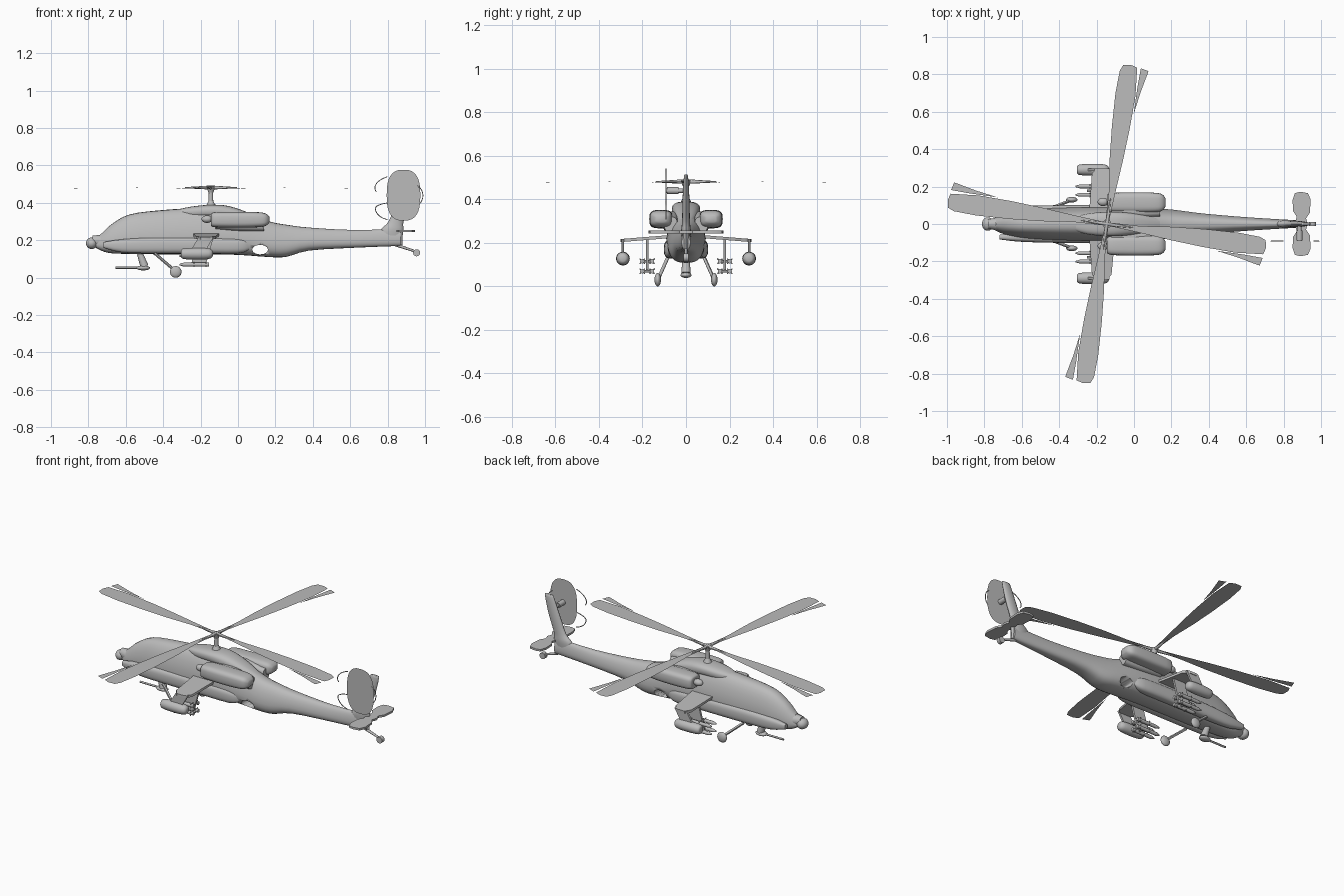
import bpy, bmesh, math
from mathutils import Vector, Matrix

cube = bpy.data.objects.get("Cube")
if cube:
    bpy.data.objects.remove(cube, do_unlink=True)

grey = bpy.data.materials.new("plain grey")
grey.use_nodes = True
grey.diffuse_color = (0.5, 0.5, 0.5, 1)
grey.node_tree.nodes["Principled BSDF"].inputs["Base Color"].default_value = (0.5, 0.5, 0.5, 1)


def finish(name, bm, smooth=True):
    mesh = bpy.data.meshes.new(name)
    if smooth:
        bmesh.ops.recalc_face_normals(bm, faces=bm.faces)
    bm.to_mesh(mesh)
    bm.free()
    mesh.materials.append(grey)
    ob = bpy.data.objects.new(name, mesh)
    bpy.context.collection.objects.link(ob)
    if smooth:
        bpy.ops.object.select_all(action="DESELECT")
        ob.select_set(True)
        bpy.context.view_layer.objects.active = ob
        bpy.ops.object.shade_smooth_by_angle(angle=math.radians(45))
    return ob


def bow(v, power):
    return math.copysign(abs(v) ** power, v)


def smooth_rows(rows, steps):
    """Catmull-Rom interpolation between cross-sections."""
    rows = [Vector(r) for r in rows]
    out = []
    for i in range(len(rows) - 1):
        a, b = rows[max(i - 1, 0)], rows[i]
        c, d = rows[i + 1], rows[min(i + 2, len(rows) - 1)]
        for k in range(steps):
            t = k / steps
            out.append(b + (c - a) * (t / 2) + (a * 2 - b * 5 + c * 4 - d) * (t * t / 2)
                       + (b * 3 - a - c * 3 + d) * (t ** 3 / 2))
    return out + [rows[-1]]


def loft(name, rows, y=0, axis="x", power=0.75, mid=0.5, taper=0, steps=3, n=28):
    """Skin rows of (position, half width, low, high) along an axis."""
    bm = bmesh.new()
    rings = []
    for pos, w, low, high in smooth_rows(rows, steps):
        ring = []
        zm = low + (high - low) * mid
        for k in range(n):
            a = math.tau * k / n
            c, s = bow(math.cos(a), power), bow(math.sin(a), power)
            z = zm + s * ((high - zm) if s > 0 else (zm - low))
            side = w * c * (1 - taper * max(s, 0))
            ring.append(bm.verts.new((pos, y + side, z) if axis == "x" else (side + y, z, pos)))
        rings.append(ring)
    for p, q in zip(rings, rings[1:]):
        for k in range(n):
            bm.faces.new((p[k], p[k - 1], q[k - 1], q[k]))
    bm.faces.new(rings[0])
    bm.faces.new(rings[-1])
    return finish(name, bm)


def tube(name, a, b, r1, r2=None, n=16):
    a, b = Vector(a), Vector(b)
    bm = bmesh.new()
    bmesh.ops.create_cone(bm, cap_ends=True, segments=n, radius1=r1,
                          radius2=r1 if r2 is None else r2, depth=(b - a).length)
    turn = (b - a).to_track_quat("Z", "Y").to_matrix().to_4x4()
    bm.transform(Matrix.Translation((a + b) / 2) @ turn)
    return finish(name, bm)


def ball(name, centre, size):
    bm = bmesh.new()
    bmesh.ops.create_uvsphere(bm, u_segments=20, v_segments=12, radius=1)
    bm.transform(Matrix.Translation(centre) @ Matrix.Diagonal((*size, 1)))
    return finish(name, bm)


def slab(name, outline, thick, place):
    """Extrude a flat outline; place maps (u, v, offset) to a point."""
    bm = bmesh.new()
    lo = [bm.verts.new(place(u, v, -thick / 2)) for u, v in outline]
    hi = [bm.verts.new(place(u, v, thick / 2)) for u, v in outline]
    bm.faces.new(lo)
    bm.faces.new(hi)
    for k in range(len(lo)):
        bm.faces.new((lo[k - 1], lo[k], hi[k], hi[k - 1]))
    return finish(name, bm)


def sheet(name, outlines, place):
    bm = bmesh.new()
    for outline in outlines:
        bm.faces.new([bm.verts.new(place(*p)) for p in outline])
    return finish(name, bm, smooth=False)


# Fuselage and tail boom, with the through opening behind the wings
body = loft("fuselage", [
    (-.76, .025, .16, .21), (-.72, .045, .14, .245), (-.67, .06, .13, .29), (-.58, .075, .127, .338),
    (-.42, .085, .125, .36), (-.2, .09, .125, .372), (0, .09, .122, .355), (.17, .08, .11, .3),
    (.26, .07, .112, .283), (.38, .055, .145, .268), (.62, .035, .16, .255), (.87, .02, .17, .262)],
    mid=.4, taper=.25)
cutter = tube("opening_cutter", (.118, -.3, 0), (.118, .3, 0), .042, n=24)
cutter.scale.z = .6
cutter.location.z = .15
cutter.hide_render = True
mod = body.modifiers.new("opening", "BOOLEAN")
mod.object = cutter
mod.operation = "DIFFERENCE"
mod.solver = "EXACT"
bpy.context.view_layer.objects.active = body
bpy.ops.object.modifier_apply(modifier="opening")
bpy.data.objects.remove(cutter, do_unlink=True)

# Rotor fairing, nose sensor
loft("rotor_fairing", [(-.33, .03, .33, .362), (-.25, .055, .32, .38), (-.14, .065, .32, .39),
                       (-.05, .062, .3, .383), (.05, .05, .28, .35), (.14, .03, .26, .31)])
ball("nose_sensor", (-.782, 0, .184), (.031, .036, .031))
tube("sensor_neck", (-.78, 0, .2), (-.73, 0, .195), .025, .035)

# Main rotor
tube("rotor_mast", (-.145, 0, .37), (-.145, 0, .47), .014, .011)
tube("mast_base", (-.145, 0, .375), (-.145, 0, .41), .03, .013)
tube("rotor_hub", (-.145, 0, .455), (-.145, 0, .487), .013, .024)
blade = [(.03, -.01), (.18, -.014), (.35, -.034), (.52, -.046), (.7, -.052), (.82, -.046), (.853, -.032),
         (.86, .01), (.85, .044), (.7, .056), (.52, .05), (.35, .038), (.18, .022), (.03, .01)]
sliver = [(.6, .06), (.75, .06), (.85, .064), (.84, .106), (.826, .104), (.72, .08)]
for k in range(4):
    turn = Matrix.Rotation(math.radians(82 + 90 * k), 3, "Z")
    sheet(f"rotor_blade_{k}", [blade, sliver], lambda u, v: Vector((-.145, 0, .484 - .008 * u)) + turn @ Vector((u, -v, 0)))
    tip = turn @ Vector((.14, 0, 0))
    tube(f"blade_arm_{k}", (-.145, 0, .482), (tip.x - .145, tip.y, .481), .011, .003, n=8)

# Tail fin, stabilizer and tail wheel
loft("tail_fin", [(.18, .015, 0, 0), (.24, .02, 0, 0), (.3, .016, 0, 0), (.4, .012, 0, 0), (.5, .008, 0, 0)],
     axis="z", steps=1, n=8).hide_render = True
bpy.data.objects.remove(bpy.data.objects["tail_fin"], do_unlink=True)


def upright(rows, name):
    """Lens-shaped sections of (height, front, back, half thickness)."""
    bm = bmesh.new()
    rings = []
    for z, x1, x2, t in smooth_rows(rows, 3):
        rings.append([bm.verts.new(((x1 + x2) / 2 - math.cos(a) * (x2 - x1) / 2, t * math.sin(a), z))
                      for a in [math.tau * k / 16 for k in range(16)]])
    for p, q in zip(rings, rings[1:]):
        for k in range(16):
            bm.faces.new((p[k - 1], p[k], q[k], q[k - 1]))
    bm.faces.new(rings[0])
    bm.faces.new(rings[-1])
    finish(name, bm)


upright([(.175, .78, .88, .014), (.22, .76, .88, .02), (.26, .765, .885, .022), (.3, .805, .885, .018),
         (.4, .845, .92, .016), (.5, .885, .945, .01), (.514, .895, .94, .004)], "tail_fin")
half = [(.86, 0), (.87, .04), (.85, .07), (.848, .13), (.86, .165), (.89, .172), (.93, .165),
        (.945, .13), (.94, .06), (.92, .03), (.93, 0)]
slab("stabilizer", half + [(x, -y) for x, y in half[-2:0:-1]], .012, lambda u, v, t: (u, v, .25 + t))
tube("tail_wheel_strut", (.83, 0, .18), (.95, 0, .14), .009, .006, n=8)
tube("tail_wheel", (.955, -.012, .133), (.955, .012, .133), .019)

# Tail rotor with its blade-tip arcs
ring = [math.tau * k / 32 for k in range(32)]
sheet("tail_rotor", [[(.09 * bow(math.cos(a), .75), .136 * bow(math.sin(a), .75)) for a in ring]],
      lambda u, v: (.885 + u, -.092, .441 + v))
tube("tail_rotor_shaft", (.885, 0, .44), (.885, -.09, .44), .01)
tube("tail_rotor_gearbox", (.885, -.035, .44), (.885, -.087, .44), .016)
for name, pts in {"upper": [(.8, .54), (.735, .52), (.72, .48), (.74, .46)],
                  "lower": [(.8, .4), (.735, .39), (.725, .36), (.76, .32), (.8, .31)],
                  "rear": [(.96, .49), (.995, .47), (.997, .42), (.97, .395)]}.items():
    curve = bpy.data.curves.new("rotor_arc_" + name, "CURVE")
    curve.dimensions = "3D"
    curve.bevel_depth = .0025
    curve.bevel_resolution = 1
    spline = curve.splines.new("NURBS")
    spline.points.add(len(pts) - 1)
    spline.use_endpoint_u = True
    for p, (x, z) in zip(spline.points, pts):
        p.co = (x, -.092, z, 1)
    curve.materials.append(grey)
    bpy.context.collection.objects.link(bpy.data.objects.new("rotor_arc_" + name, curve))

# Chin gun
tube("gun_mount", (-.525, 0, .13), (-.5, 0, .06), .016, .022)
ball("gun_body", (-.507, 0, .052), (.037, .025, .013))
tube("gun_barrel", (-.53, 0, .053), (-.655, 0, .053), .006, n=8)

for side, s in (("left", -1), ("right", 1)):
    # Cheek bays and engines
    loft("cheek_bay_" + side, [(-.72, .012, .16, .19), (-.62, .024, .135, .205), (-.45, .03, .13, .215),
                               (-.2, .032, .13, .215), (0, .03, .13, .21), (.06, .012, .15, .19)], y=.07 * s)
    loft("engine_" + side, [(-.145, .034, .28, .338), (-.125, .05, .27, .35), (0, .054, .267, .352),
                            (.11, .052, .27, .35), (.15, .044, .278, .342), (.168, .024, .295, .325)],
         y=.115 * s, power=.6)
    loft("engine_mount_" + side, [(-.12, .035, .26, .34), (0, .04, .25, .345), (.14, .03, .25, .32)], y=.07 * s)
    ball("engine_intake_" + side, (-.165, .118 * s, .313), (.03, .022, .02))

    # Stub wing with stores
    slab("wing_" + side, [(-.24, .06), (-.225, .27), (-.2, .3), (-.15, .3), (-.12, .27), (-.1, .06)], .014,
         lambda u, v, t: (u, v * s, .235 - .08 * v + t))
    pod = [(-.305, .018), (-.295, .027), (-.25, .031), (-.18, .031), (-.145, .025), (-.135, .012)]
    loft("rocket_pod_" + side, [(x, r, .128 - r, .128 + r) for x, r in pod], y=.29 * s, power=1, steps=2, n=20)
    for name, y, low in (("outer", .29, .15), ("inner", .178, .075)):
        slab(f"{name}_pylon_{side}", [(-.25, low), (-.17, low), (-.13, .218), (-.21, .218)], .012,
             lambda u, v, t: (u, y * s + t, v))
    for k in range(4):
        y, z = (.156 + .045 * (k % 2)) * s, .07 + .046 * (k // 2)
        tube(f"missile_{side}_{k}", (-.29, y, z), (-.155, y, z), .0105, n=10)
        tube(f"missile_tip_{side}_{k}", (-.29, y, z), (-.312, y, z), .0105, .004, n=10)
        for x in (-.17, -.235):
            for d in (-1, 1):
                tube(f"missile_fin_{side}_{k}", (x, y - .012, z - .012 * d), (x, y + .012, z + .012 * d), .003, n=6)
    for z in (.07, .116):
        tube("missile_rail_" + side, (-.2, .156 * s, z), (-.2, .201 * s, z), .005, n=6)

    # Main landing gear
    tube("gear_strut_" + side, (-.445, .085 * s, .13), (-.34, .125 * s, .04), .008, n=8)
    ball("wheel_" + side, (-.333, .13 * s, .031), (.031, .015, .031))
